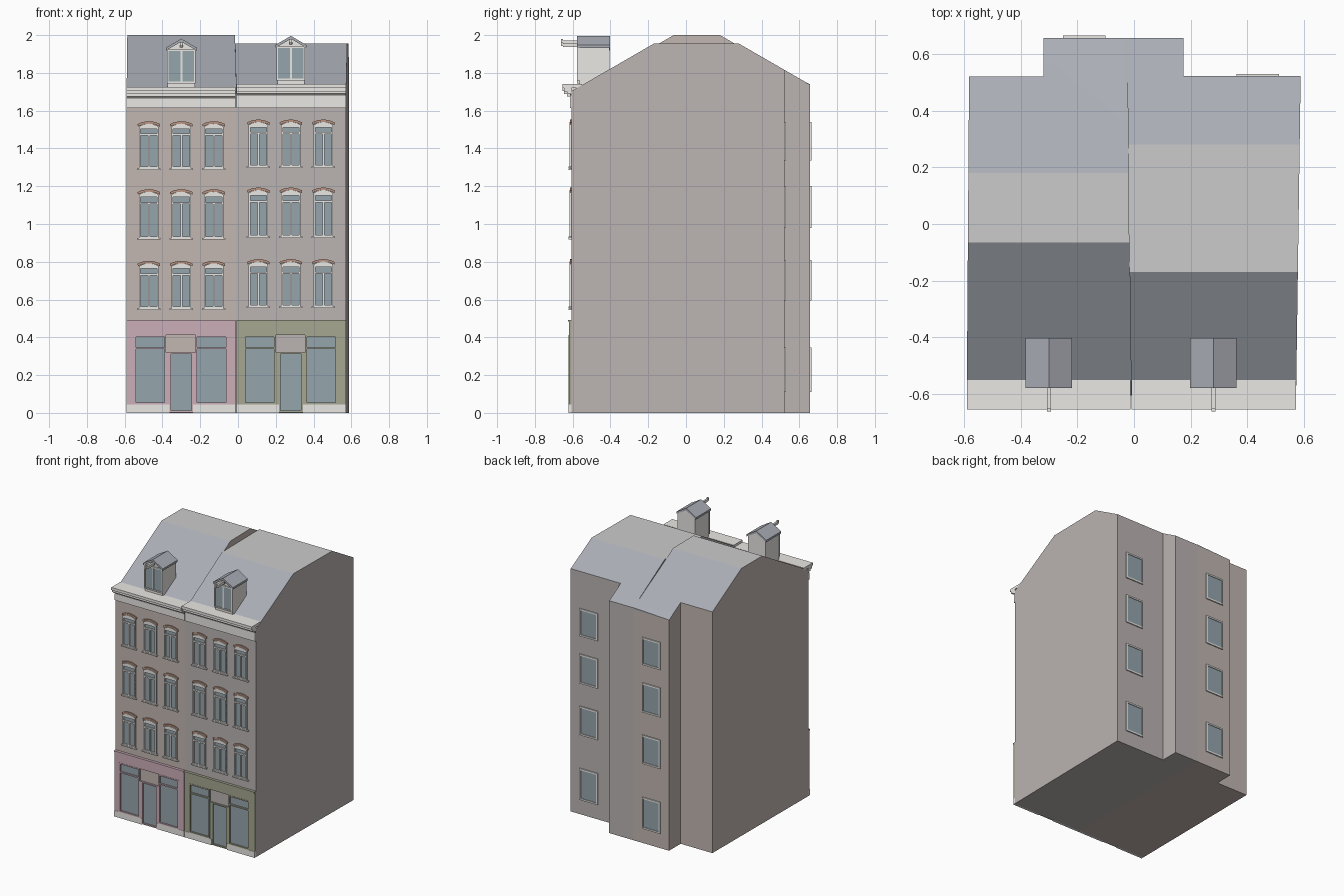
import bpy, bmesh, math

if "Cube" in bpy.data.objects:
    bpy.data.objects.remove(bpy.data.objects["Cube"])

S = 0.577       # roof pitch (30 degrees)
YF = -0.605     # facade plane


def material(name, r, g, b):
    m = bpy.data.materials.new(name)
    m.diffuse_color = (r, g, b, 1)
    m.use_nodes = True
    m.node_tree.nodes["Principled BSDF"].inputs["Base Color"].default_value = m.diffuse_color
    return m


WHITE = material("white_paint", 0.82, 0.81, 0.78)
GLASS = material("glass", 0.30, 0.38, 0.42)
BRICK_L = material("brick_brown", 0.54, 0.47, 0.44)
BRICK_R = material("brick_grey", 0.50, 0.46, 0.45)
SLATE = material("slate", 0.40, 0.42, 0.46)
FELT = material("flat_roof", 0.54, 0.55, 0.54)
ARCH = material("arch_brick", 0.50, 0.30, 0.22)
DARK = material("dark_groove", 0.15, 0.14, 0.13)
PINK = material("pink_paint", 0.60, 0.43, 0.48)
OLIVE = material("olive_paint", 0.38, 0.39, 0.28)


def finish(name, bm, mats):
    bmesh.ops.recalc_face_normals(bm, faces=bm.faces)
    me = bpy.data.meshes.new(name)
    bm.to_mesh(me)
    bm.free()
    for m in mats:
        me.materials.append(m)
    ob = bpy.data.objects.new(name, me)
    bpy.context.collection.objects.link(ob)
    return ob


def part(name, mat, prisms):
    """One object from several (x,z) outlines, each extruded from y0 to y1."""
    bm = bmesh.new()
    for pts, y0, y1 in prisms:
        a = [bm.verts.new((x, y0, z)) for x, z in pts]
        b = [bm.verts.new((x, y1, z)) for x, z in pts]
        bm.faces.new(a)
        bm.faces.new(b[::-1])
        for i in range(len(a)):
            j = (i + 1) % len(a)
            bm.faces.new((a[i], b[i], b[j], a[j]))
    return finish(name, bm, [mat])


def box(x0, x1, y0, y1, z0, z1):
    return [(x0, z0), (x1, z0), (x1, z1), (x0, z1)], y0, y1


def border(x0, x1, y0, y1, z0, z1, t):
    """Four bars around a rectangle."""
    return [box(x0, x0 + t, y0, y1, z0, z1), box(x1 - t, x1, y0, y1, z0, z1),
            box(x0 + t, x1 - t, y0, y1, z0, z0 + t), box(x0 + t, x1 - t, y0, y1, z1 - t, z1)]


def arc(xc, w, z, rise, n=6):
    """Shallow arch from left to right."""
    return [(xc + w * (i / n - 0.5), z + rise * (1 - (2 * i / n - 1) ** 2)) for i in range(n + 1)]


def house_body(name, plan, mat, y_front, y_back, top):
    """Extruded plan, cut by the flat roof and the two slopes."""
    bm = bmesh.new()
    f = bm.faces.new([bm.verts.new((x, y, 0)) for x, y in plan])
    ext = bmesh.ops.extrude_face_region(bm, geom=[f], use_keep_orig=True)["geom"]
    for v in ext:
        if isinstance(v, bmesh.types.BMVert):
            v.co.z = 2.3
    for y, no, idx in ((0, (0, 0, 1), 2), (y_front, (0, -S, 1), 1), (y_back, (0, S, 1), 1)):
        bmesh.ops.bisect_plane(bm, geom=bm.verts[:] + bm.edges[:] + bm.faces[:],
                               plane_co=(0, y, top), plane_no=no, clear_outer=True)
        edges = [e for e in bm.edges if e.is_boundary]
        for face in bmesh.ops.holes_fill(bm, edges=edges, sides=0)["faces"]:
            face.material_index = idx
    finish(name, bm, [mat, SLATE, FELT])


# Two neighbouring houses with a shared rear projection
house_body("left_house", [(-0.59, YF), (-0.01, YF), (-0.025, 0.657), (-0.32, 0.657),
                          (-0.32, 0.52), (-0.582, 0.52)], BRICK_L, -0.065, 0.18, 2.0)
house_body("right_house", [(-0.01, YF), (0.572, YF), (0.588, 0.522), (0.175, 0.522),
                           (0.175, 0.657), (-0.025, 0.657)], BRICK_R, -0.17, 0.28, 1.955)

# Twisted roof triangle over the rear projection
bm = bmesh.new()
a, b, c, d, e = [bm.verts.new(p) for p in ((-0.32, 0.59, 1.764), (-0.02, 0.35, 1.903),
                 (-0.025, 0.657, 1.739), (-0.32, 0.657, 1.725), (-0.025, 0.657, 1.724))]
for f in ((a, b, c), (a, c, d), (d, c, e), (b, e, c)):
    bm.faces.new(f)
finish("rear_roof_wedge", bm, [SLATE])


def sash_window(name, xc, z0, z1):
    w = 0.052
    head = z1 - 0.03
    tz = z0 + 0.72 * (z1 - z0)
    y = YF - 0.012
    part(name + "_glass", GLASS, [box(xc - w, xc + w, YF - 0.004, YF, z0, head)])
    bars = border(xc - w, xc + w, y, YF, z0, head, 0.009)
    bars += [box(xc - w + 0.009, xc + w - 0.009, y, YF, tz - 0.005, tz + 0.005),
             box(xc - 0.005, xc + 0.005, y, YF, z0 + 0.009, tz - 0.005),
             box(xc - 0.062, xc + 0.062, YF - 0.016, YF, z0 - 0.008, z0),
             ([(xc + w, head), (xc - w, head)] + arc(xc, 2 * w, z1 - 0.026, 0.015), y, YF)]
    part(name + "_frame", WHITE, bars)
    lower = arc(xc, 0.116, z1 - 0.026, 0.015)
    upper = arc(xc, 0.12, z1 - 0.013, 0.015)
    part(name + "_arch", ARCH, [(lower + upper[::-1], YF - 0.008, YF)])


def dormer(name, xc, dz):
    z0, ze, zp = 1.745 + dz, 1.925 + dz, 1.965 + dz
    h = 0.072
    gable = [(xc - h, z0 - 0.03), (xc + h, z0 - 0.03), (xc + h, ze), (xc, zp), (xc - h, ze)]
    part(name + "_walls", WHITE, [(gable, -0.565, -0.405)])
    part(name + "_glass", GLASS, [box(xc - h, xc + h, -0.57, -0.565, z0, ze - 0.008)])
    part(name + "_frame", WHITE, border(xc - h - 0.004, xc + h + 0.004, -0.576, -0.565,
                                        z0, ze, 0.009) +
         [box(xc - 0.005, xc + 0.005, -0.575, -0.565, z0, ze)])
    roof = [([(xc, zp), (xc, zp + 0.016), (xc + s * 0.082, ze + 0.008), (xc + s * 0.082, ze - 0.007)],
             -0.578, -0.402) for s in (-1, 1)]
    part(name + "_roof", SLATE, roof)
    hole = [(xc + 0.011 * math.cos(math.tau * i / 10), ze + 0.017 + 0.011 * math.sin(math.tau * i / 10))
            for i in range(10)]
    part(name + "_vent", DARK, [(hole, -0.568, -0.56)])
    part(name + "_hoist_beam", WHITE, [box(xc - 0.007, xc + 0.007, -0.65, -0.56, zp - 0.027, zp - 0.008),
                                       box(xc - 0.007, xc + 0.007, -0.662, -0.65, zp - 0.023, zp - 0.001)])


def shopfront(name, x0, x1, xc, paint, brick):
    y = YF - 0.014
    part(name + "_fascia", paint, [box(x0, x1, y, YF, 0.412, 0.485),
                                   box(x0, x1, y - 0.006, YF, 0.485, 0.493)])
    wins = [(xc - 0.25, xc - 0.08), (xc + 0.075, xc + 0.245)]
    # Piers either side of each display window
    edges = [x0, wins[0][0], wins[0][1], xc - 0.063, xc + 0.063, wins[1][0], wins[1][1], x1]
    part(name + "_piers", paint, [box(edges[i], edges[i + 1], y, YF, 0.045, 0.412 if i in (0, 6) else 0.32)
                                  for i in (0, 2, 4, 6)])
    part(name + "_lintel_wall", brick, [box(wins[0][1], wins[1][0], YF - 0.004, YF, 0.32, 0.412)])
    bars, glass = [], []
    for a, b in wins:
        bars += border(a, b, y - 0.002, YF, 0.045, 0.412, 0.009)
        bars.append(box(a + 0.009, b - 0.009, y, YF, 0.337, 0.347))
        glass.append(box(a, b, YF - 0.005, YF, 0.05, 0.408))
    bars += border(xc - 0.063, xc + 0.063, y - 0.001, YF, 0.003, 0.32, 0.009)
    glass.append(box(xc - 0.063, xc + 0.063, YF - 0.005, YF, 0.005, 0.318))
    part(name + "_frames", paint, bars)
    part(name + "_glass", GLASS, glass)
    part(name + "_plinth", WHITE, [box(x0, xc - 0.063, y - 0.002, YF, 0, 0.045),
                                   box(xc + 0.063, x1, y - 0.002, YF, 0, 0.045)])


def cornice(name, x0, x1, dz):
    part(name + "_gutter", WHITE, [box(x0, x1, -0.655, -0.55, 1.718 + dz, 1.738 + dz),
                                   box(x0, x1, -0.645, YF, 1.70 + dz, 1.718 + dz),
                                   box(x0, x1, -0.63, YF, 1.688 + dz, 1.70 + dz)])
    part(name + "_groove", DARK, [box(x0, x1, YF - 0.008, YF, 1.678 + dz, 1.688 + dz)])
    part(name + "_frieze", WHITE, [box(x0, x1, YF - 0.01, YF, 1.615, 1.678 + dz)])


def rear_window(name, xc, y, z0, z1):
    part(name + "_frame", WHITE, border(xc - 0.075, xc + 0.075, y, y + 0.008, z0, z1, 0.012))
    part(name + "_glass", GLASS, [box(xc - 0.07, xc + 0.07, y, y + 0.003, z0, z1)])


# Facades
for side, x0, x1, xc, dz, paint, brick in (("left", -0.59, -0.012, -0.30, 0.0, PINK, BRICK_L),
                                           ("right", -0.009, 0.572, 0.28, 0.015, OLIVE, BRICK_R)):
    shopfront(side + "_shop", x0, x1, xc, paint, brick)
    cornice(side + "_cornice", x0, x1, dz - 0.013)
    dormer(side + "_dormer", xc, dz)
    for row, (z0, z1) in enumerate(((0.553, 0.803), (0.925, 1.182), (1.295, 1.542))):
        up = dz * 0.6
        for col in (-1, 0, 1):
            sash_window(f"{side}_window_{row}_{col + 1}", xc + col * 0.172, z0 + up, z1 + up)

# Rear windows
for i, (z0, z1) in enumerate(((0.11, 0.345), (0.595, 0.81), (0.98, 1.2), (1.335, 1.54))):
    rear_window(f"rear_window_left_{i}", -0.175, 0.657, z0, z1)
    rear_window(f"rear_window_right_{i}", 0.437, 0.522, z0, z1)
